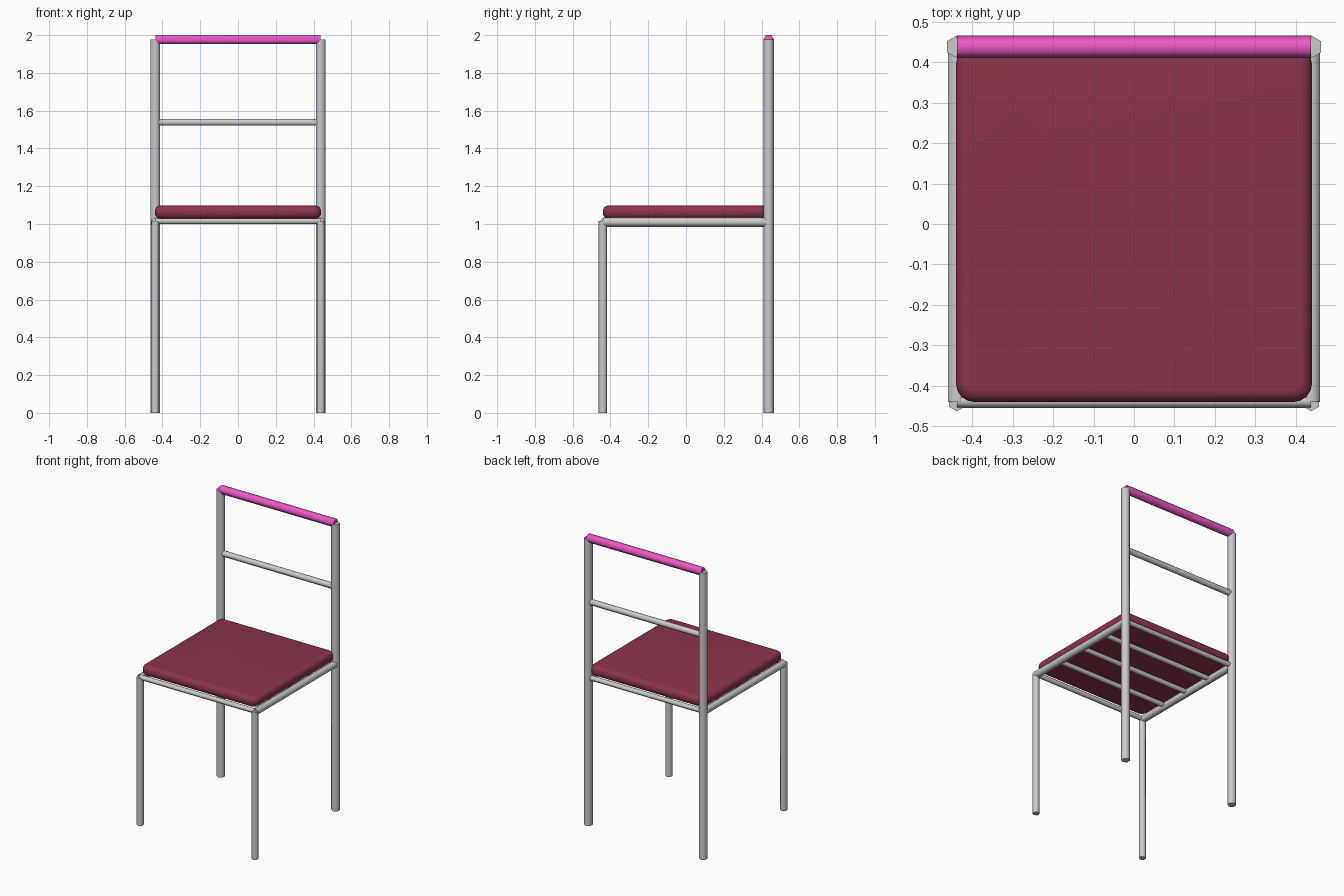
import bpy, bmesh, math
from mathutils import Vector

if "Cube" in bpy.data.objects:
    bpy.data.objects.remove(bpy.data.objects["Cube"])


def finish(name, bm, angle, mat=None):
    bmesh.ops.recalc_face_normals(bm, faces=bm.faces[:])
    mesh = bpy.data.meshes.new(name)
    bm.to_mesh(mesh)
    bm.free()
    obj = bpy.data.objects.new(name, mesh)
    bpy.context.collection.objects.link(obj)
    if mat:
        mesh.materials.append(mat)
    bpy.ops.object.select_all(action='DESELECT')
    obj.select_set(True)
    bpy.context.view_layer.objects.active = obj
    bpy.ops.object.shade_smooth_by_angle(angle=math.radians(angle))
    return obj


def tube(name, a, b, radius, corner, mat=None):
    """Six-sided capped tube from a to b; one corner points along 'corner'."""
    a, b, v = Vector(a), Vector(b), Vector(corner)
    w = (b - a).normalized().cross(v)
    bm = bmesh.new()
    rings = []
    for p in (a, b):
        rings.append([bm.verts.new(p + radius * (v * math.cos(t) + w * math.sin(t)))
                      for t in (i * math.pi / 3 for i in range(6))])
    lo, hi = rings
    for i in range(6):
        j = (i + 1) % 6
        bm.faces.new((lo[i], lo[j], hi[j], hi[i]))
    bm.faces.new(lo)
    bm.faces.new(hi)
    return finish(name, bm, 65, mat)


def material(name, color):
    m = bpy.data.materials.new(name)
    m.diffuse_color = color
    m.use_nodes = True
    m.node_tree.nodes["Principled BSDF"].inputs["Base Color"].default_value = m.diffuse_color
    return m


pink = material("pink", (0.85, 0.10, 0.55, 1))
red = material("dark_red", (0.27, 0.035, 0.07, 1))
Y, Z = (0, 1, 0), (0, 0, 1)

# legs and side rails, mirrored left and right
for side, s in (("left", -1), ("right", 1)):
    x = 0.438 * s
    tube(f"{side}_back_leg", (x, 0.438, 0), (x, 0.438, 1.977), 0.028, Y)
    tube(f"{side}_front_leg", (x, -0.44, 0), (x, -0.44, 1.017), 0.023, Y)
    tube(f"{side}_seat_rail", (x, -0.44, 1.01), (x, 0.438, 1.01), 0.025, Z)

# cross bars under the seat, front to back
for i in range(5):
    y = -0.438 + i * 0.219
    tube(f"seat_bar_{i + 1}", (-0.438, y, 1.015), (0.438, y, 1.015), 0.0165, Y)

# backrest bars
tube("backrest_middle_bar", (-0.438, 0.438, 1.538), (0.438, 0.438, 1.538), 0.02, Y)
tube("backrest_top_bar", (-0.438, 0.438, 1.976), (0.438, 0.438, 1.976), 0.028, Y, pink)

# padded seat: rounded corners, then rounded rims
bm = bmesh.new()
bmesh.ops.create_cube(bm, size=1)
for v in bm.verts:
    v.co = Vector((v.co.x * 0.88, v.co.y * 0.88, 1.063 + v.co.z * 0.07))
upright = [e for e in bm.edges if abs(e.verts[0].co.z - e.verts[1].co.z) > 0.01]
bmesh.ops.bevel(bm, geom=upright, offset=0.045, segments=4, profile=0.5, affect='EDGES')
rims = [e for e in bm.edges if abs(e.verts[0].co.z - e.verts[1].co.z) < 0.001]
bmesh.ops.bevel(bm, geom=rims, offset=0.03, segments=4, profile=0.5, affect='EDGES')
finish("seat_cushion", bm, 40, red)
